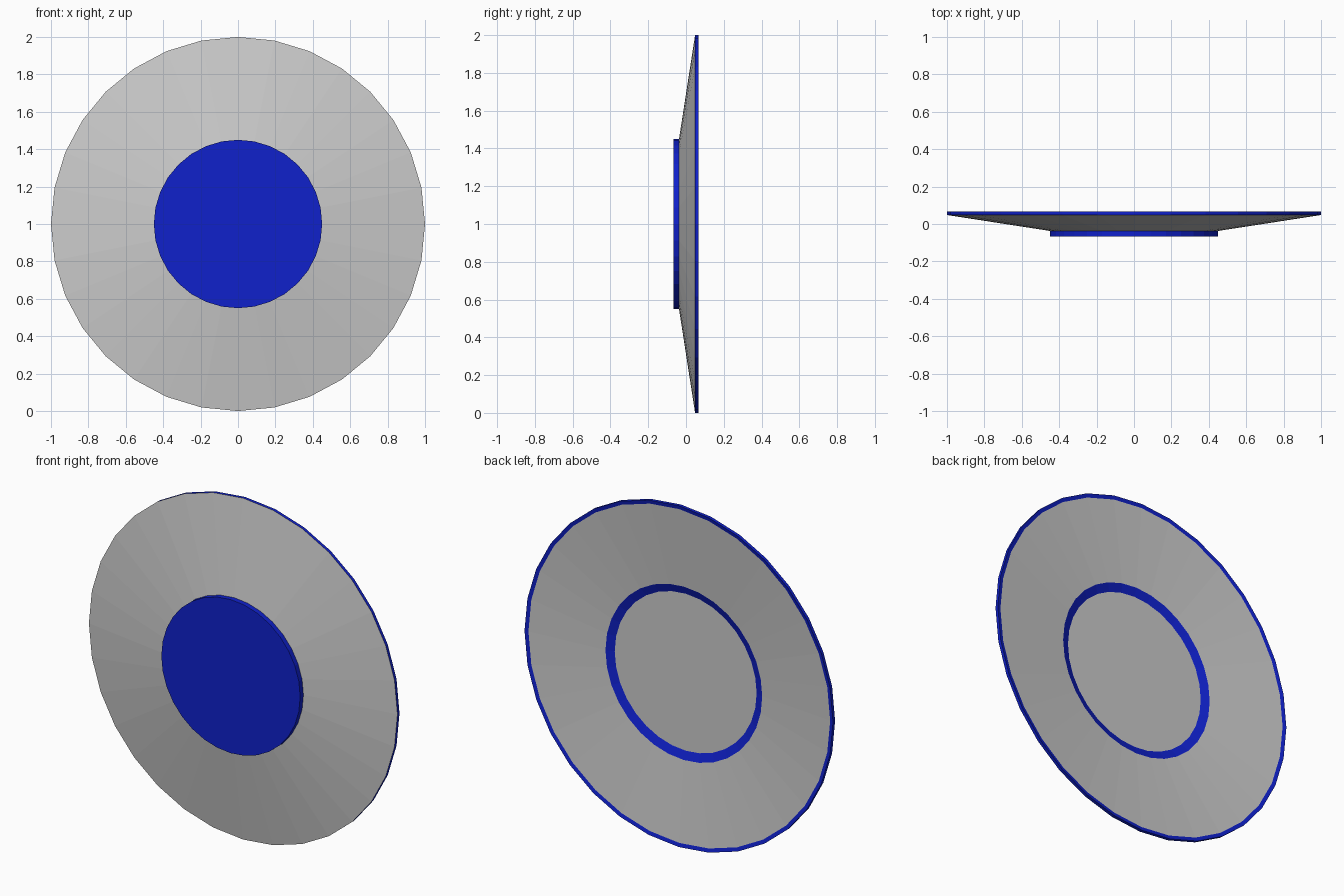
import bpy, bmesh, math

if "Cube" in bpy.data.objects:
    bpy.data.objects.remove(bpy.data.objects["Cube"])

SIDES = 32
blue = bpy.data.materials.new("blue")
blue.diffuse_color = (0.005, 0.015, 0.6, 1)
blue.use_nodes = True
blue.node_tree.nodes["Principled BSDF"].inputs["Base Color"].default_value = blue.diffuse_color


def lathe(name, profile, mat=None, cap=None):
    """Turn (radius, y) points around the y axis at z = 1; cap 'front'/'back' closes an end."""
    bm = bmesh.new()
    rings = []
    for r, y in profile:
        ring = []
        for i in range(SIDES):
            a = 2 * math.pi * i / SIDES
            ring.append(bm.verts.new((r * math.cos(a), y, 1 + r * math.sin(a))))
        rings.append(ring)
    for p, q in zip(rings, rings[1:]):
        for i in range(SIDES):
            j = (i + 1) % SIDES
            bm.faces.new((p[i], q[i], q[j], p[j]))
    if cap == "front":
        bm.faces.new(rings[0])
    elif cap == "back":
        bm.faces.new(rings[-1][::-1])
    bm.normal_update()
    me = bpy.data.meshes.new(name)
    bm.to_mesh(me)
    bm.free()
    ob = bpy.data.objects.new(name, me)
    bpy.context.collection.objects.link(ob)
    if mat:
        me.materials.append(mat)
    return ob


# Profile points, running from the front centre over the rim to the back centre
foot_front = (0.45, -0.067)
foot_back = (0.45, -0.037)
rim_front = (1.0, 0.048)
rim_back = (1.0, 0.067)
rim_inner = (0.978, 0.062)
ring_outer = (0.508, 0.02)
ring_inner = (0.46, 0.003)

# Raised blue disc on the front
lathe("front_disc", [foot_front, foot_back], blue, "front")
# Sloping grey front
lathe("front_cone", [foot_back, rim_front])
# Blue outer rim
lathe("outer_rim", [rim_front, rim_back, rim_inner], blue)
# Shallow grey back
lathe("back_cone", [rim_inner, ring_outer])
# Blue bevelled step around the recess
lathe("recess_ring", [ring_outer, ring_inner], blue)
# Grey recess floor
lathe("recess_floor", [ring_inner], None, "back")
